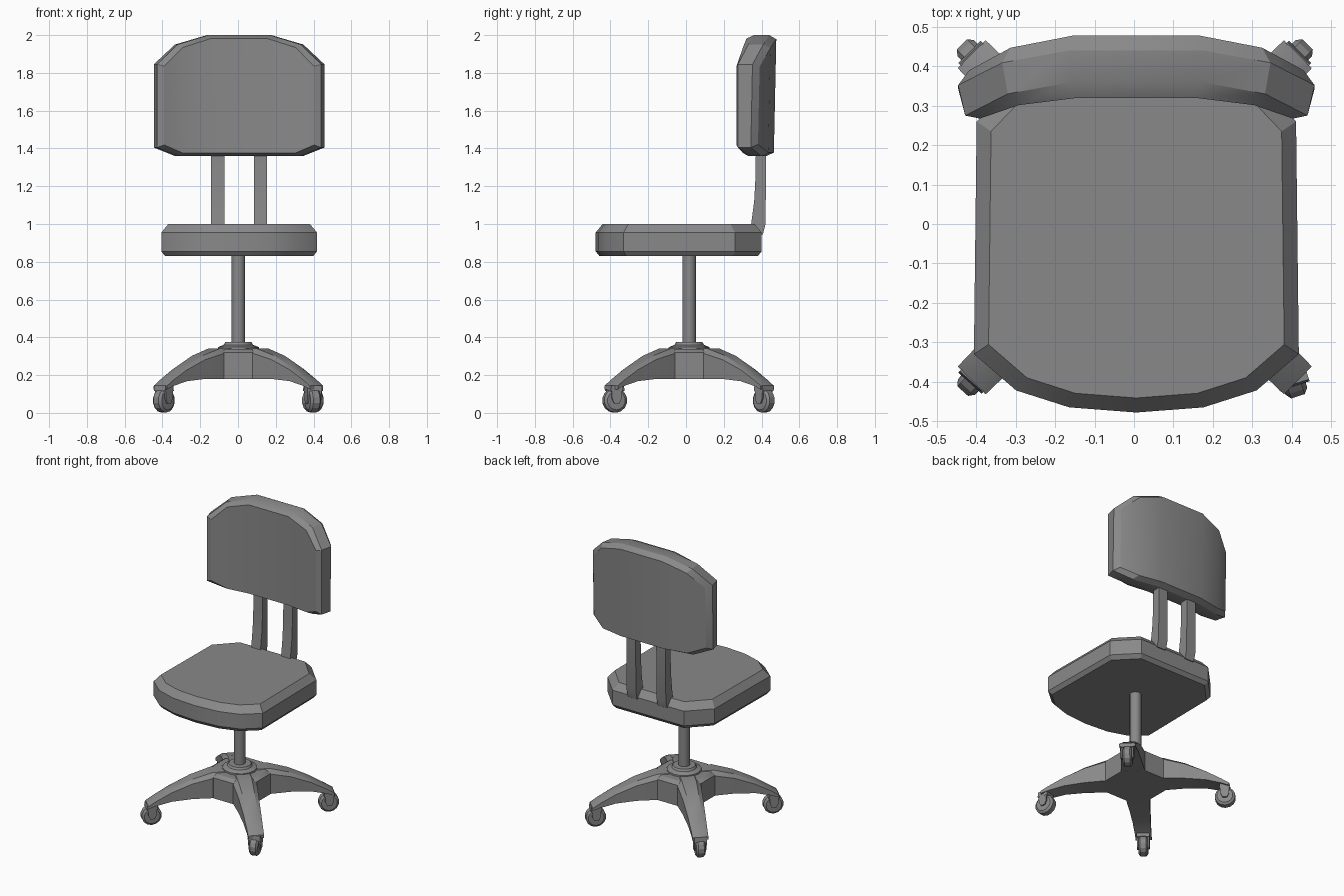
import bpy, math
from mathutils import Matrix, Vector

old = bpy.data.objects.get("Cube")
if old:
    bpy.data.objects.remove(old, do_unlink=True)

grey = bpy.data.materials.new("mid_grey")
grey.use_nodes = True
grey.diffuse_color = (0.25, 0.25, 0.25, 1)
grey.node_tree.nodes["Principled BSDF"].inputs["Base Color"].default_value = (0.25, 0.25, 0.25, 1)

CX = 0.006                       # upholstery centre line
BASE = Vector((0.002, 0.017, 0))  # centre of the column and star base


def make(name, verts, faces, matrix=None):
    """Create a grey object with outward normals and sharp creases."""
    mesh = bpy.data.meshes.new(name)
    mesh.from_pydata([tuple(v) for v in verts], [], faces)
    if matrix:
        mesh.transform(matrix)
    mesh.materials.append(grey)
    ob = bpy.data.objects.new(name, mesh)
    bpy.context.collection.objects.link(ob)
    bpy.ops.object.select_all(action='DESELECT')
    ob.select_set(True)
    bpy.context.view_layer.objects.active = ob
    bpy.ops.object.mode_set(mode='EDIT')
    bpy.ops.mesh.select_all(action='SELECT')
    bpy.ops.mesh.normals_make_consistent(inside=False)
    bpy.ops.object.mode_set(mode='OBJECT')
    bpy.ops.object.shade_smooth_by_angle(angle=math.radians(25))
    return ob


def loft(name, rings, matrix=None, strip_caps=False):
    """Skin equal-length rings; caps are n-gons or strips of quads."""
    n = len(rings[0])
    verts = [v for ring in rings for v in ring]
    faces = [(k * n + i, k * n + (i + 1) % n, (k + 1) * n + (i + 1) % n, (k + 1) * n + i)
             for k in range(len(rings) - 1) for i in range(n)]
    for start in (0, len(verts) - n):
        if strip_caps:
            faces += [tuple(start + j for j in (i, i + 1, n - 2 - i, n - 1 - i))
                      for i in range(n // 2 - 1)]
        else:
            faces.append(tuple(range(start, start + n)))
    return make(name, verts, faces, matrix)


def turned(name, profile, sides, matrix):
    """Revolve (radius, height) points around z."""
    rings = [[(r * math.cos(a), r * math.sin(a), z)
              for a in (math.tau * i / sides for i in range(sides))] for r, z in profile]
    return loft(name, rings, matrix)


def prism(name, outline, x0, x1, matrix=None):
    """Extrude a (y, z) outline along x."""
    return loft(name, [[(x, y, z) for y, z in outline] for x in (x0, x1)], matrix)


# Seat cushion: curved front, chamfered back corners, bevelled rims
half = [(0.17, -0.465), (0.305, -0.422), (0.412, -0.33), (0.405, 0.26), (0.27, 0.4)]
outline = [(0, -0.478)] + half + [(-x, y) for x, y in reversed(half)]
seat_rings = []
for z, inset in ((0.83, 0.02), (0.855, 0), (0.955, 0), (1.0, 0.037)):
    sx, sy = 1 - inset / 0.41, 1 - inset / 0.44
    seat_rings.append([(CX + x * sx, -0.04 + (y + 0.04) * sy, z) for x, y in outline])
loft("seat_cushion", seat_rings)

# Backrest: bowed slab with bevelled rims, built from front to back
columns = [(-0.452, 1.845, 1.405, -0.085), (-0.34, 1.95, 1.36, -0.03), (-0.17, 2.0, 1.36, 0)]
columns += [(-x, t, b, d) for x, t, b, d in reversed(columns)]
rim = [(x, t, d) for x, t, b, d in columns] + [(x, b, d) for x, t, b, d in reversed(columns)]
back_rings = []
for y, inset_x, inset_z in ((0.32, 0.055, 0.017), (0.36, 0.018, 0), (0.44, 0, 0), (0.478, 0.028, 0.02)):
    ring = []
    for x, z, bow in rim:
        mid = 1.66
        bow *= 0.62 if y < 0.33 else 1
        lean = 0.02 * (z - 2.0) if y > 0.4 else 0
        ring.append((CX + x * (1 - inset_x / 0.452), y + bow + lean,
                     mid + (z - mid) * (1 - inset_z / 0.32)))
    back_rings.append(ring)
loft("backrest", back_rings, strip_caps=True)

# Two curved uprights joining seat and backrest
upright = [(0.37, 1.42), (0.425, 1.42), (0.421, 1.0), (0.407, 0.945), (0.34, 0.95),
           (0.345, 1.0), (0.361, 1.12), (0.368, 1.25)]
for side, cx in (("right", -0.113), ("left", 0.113)):
    prism(side + "_upright", upright, CX + cx - 0.035, CX + cx + 0.035)

# Column and collar
at_base = Matrix.Translation(BASE)
turned("column", [(0.036, 0.33), (0.036, 0.84)], 16, at_base)
turned("collar", [(0.11, 0.33), (0.108, 0.348), (0.078, 0.36), (0.07, 0.374), (0.036, 0.376)], 16, at_base)

# Star base hub
A, D = 0.075, 0.18
corners = []
for k in range(4):
    c, s = (1, 0, -1, 0)[k], (0, 1, 0, -1)[k]
    corners += [(D * c + A * s, D * s - A * c), (D * c - A * s, D * s + A * c)]
loft("base_hub", [[(x * f, y * f, z) for x, y in corners]
                  for z, f in ((0.18, 1), (0.32, 1), (0.338, 0.85))], at_base)

# Arched legs: radius, half width, underside, top
stations = [(0.1, 0.074, 0.1805, 0.342), (0.18, 0.074, 0.1805, 0.341), (0.31, 0.064, 0.18, 0.302),
            (0.44, 0.056, 0.168, 0.24), (0.54, 0.051, 0.142, 0.178), (0.585, 0.05, 0.125, 0.146)]
leg_rings = []
for r, w, lo, hi in stations:
    shoulder = hi - (hi - lo) * 0.16
    leg_rings.append([(r, -w, lo), (r, w, lo), (r, w, shoulder),
                      (r, w * 0.6, hi), (r, -w * 0.6, hi), (r, -w, shoulder)])

wheel_profile = [(0.02, -0.03), (0.05, -0.029), (0.064, -0.018), (0.064, 0.018), (0.05, 0.029), (0.02, 0.03)]
cheek = [(-0.03, 0.14), (0.03, 0.14), (0.026, 0.075), (0.014, 0.05), (-0.014, 0.05), (-0.026, 0.075)]
bridge = [(-0.035, 0.115), (0.035, 0.115), (0.03, 0.146), (-0.03, 0.146)]

legs = {"back_left": (45, 45), "back_right": (135, 135), "front_right": (225, 228), "front_left": (315, 288)}
for name, (angle, heading) in legs.items():
    turn = Matrix.Rotation(math.radians(angle), 4, 'Z')
    loft(name + "_leg", leg_rings, at_base @ turn)
    # Caster: the wheel rolls along local y
    spot = Matrix.Translation(BASE + turn @ Vector((0.558, 0, 0)))
    frame = spot @ Matrix.Rotation(math.radians(heading - 90), 4, 'Z')
    axle = Matrix.Translation((0, 0, 0.066)) @ Matrix.Rotation(math.pi / 2, 4, 'Y')
    turned(name + "_wheel", wheel_profile, 14, frame @ axle)
    prism(name + "_fork_bridge", bridge, -0.04, 0.04, frame)
    for s in (-1, 1):
        prism(name + "_fork_cheek", cheek, s * 0.028, s * 0.039, frame)
